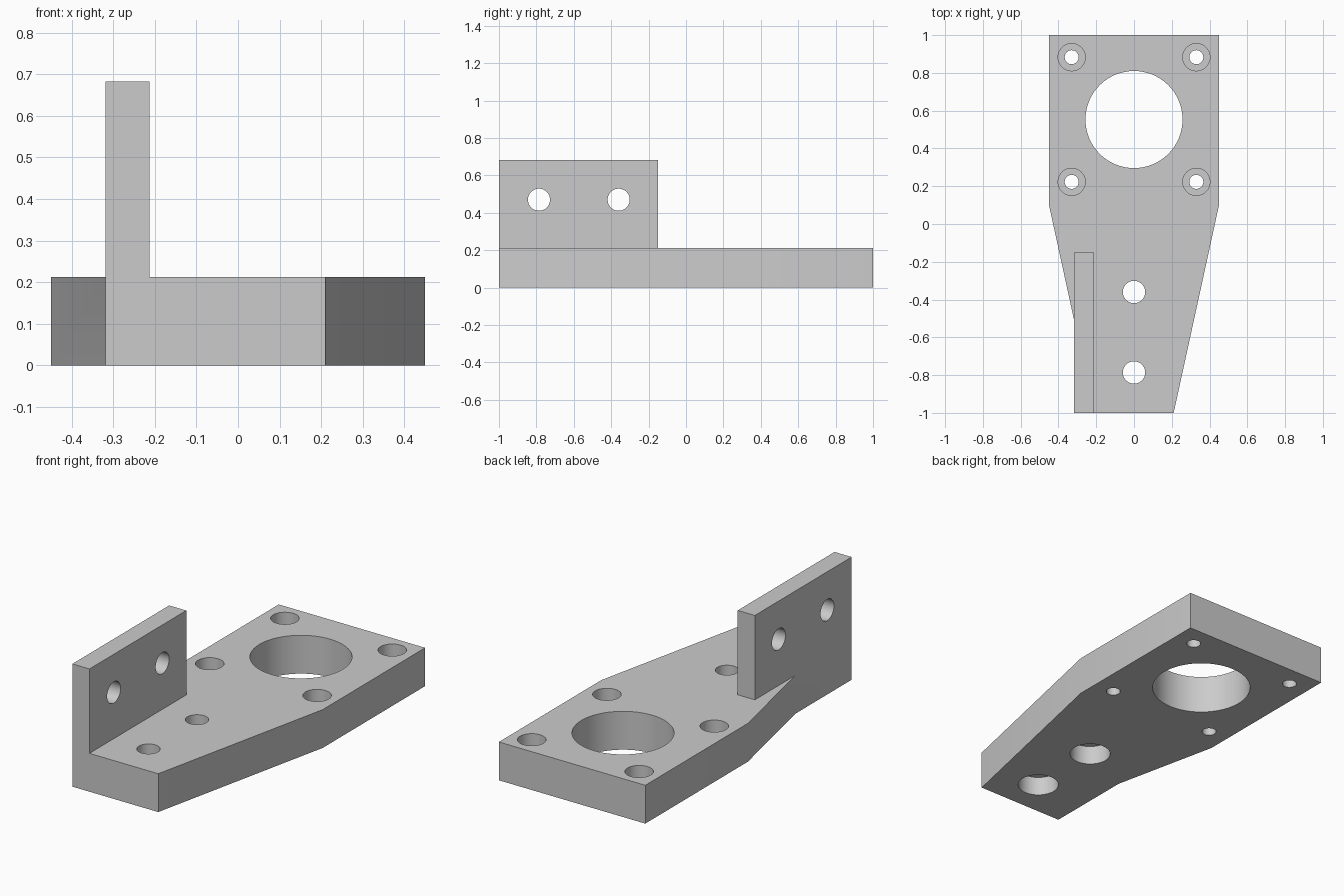
import bpy, bmesh, math
from mathutils import Matrix, Vector

if "Cube" in bpy.data.objects:
    bpy.data.objects.remove(bpy.data.objects["Cube"], do_unlink=True)

THICK = 0.213          # base plate thickness
WALL_TOP = 0.682
STEP = 0.106           # counterbore depth

grey = bpy.data.materials.new("plain grey")
grey.use_nodes = True
grey.diffuse_color = (0.6, 0.6, 0.6, 1)
grey.node_tree.nodes["Principled BSDF"].inputs["Base Color"].default_value = grey.diffuse_color


def add_object(name, bm):
    bmesh.ops.recalc_face_normals(bm, faces=bm.faces)
    mesh = bpy.data.meshes.new(name)
    bm.to_mesh(mesh)
    bm.free()
    mesh.materials.append(grey)
    obj = bpy.data.objects.new(name, mesh)
    bpy.context.collection.objects.link(obj)
    return obj


def prism(name, outline, height):
    """Extrude a flat outline upward from the ground."""
    bm = bmesh.new()
    face = bm.faces.new([bm.verts.new((x, y, 0)) for x, y in outline])
    top = bmesh.ops.extrude_face_region(bm, geom=[face])["geom"]
    verts = [v for v in top if isinstance(v, bmesh.types.BMVert)]
    bmesh.ops.translate(bm, verts=verts, vec=(0, 0, height))
    return add_object(name, bm)


def combine(target, tool, operation):
    """Apply a boolean and discard the tool."""
    mod = target.modifiers.new(operation.lower(), 'BOOLEAN')
    mod.operation, mod.object, mod.solver = operation, tool, 'EXACT'
    bpy.context.view_layer.objects.active = target
    bpy.ops.object.modifier_apply(modifier=mod.name)
    bpy.data.objects.remove(tool, do_unlink=True)


def drill(target, start, end, radius):
    """Cut a round hole between two points."""
    a, b = Vector(start), Vector(end)
    turn = (b - a).to_track_quat('Z', 'Y').to_matrix().to_4x4()
    bm = bmesh.new()
    bmesh.ops.create_cone(bm, cap_ends=True, segments=64, radius1=radius, radius2=radius,
                          depth=(b - a).length,
                          matrix=Matrix.Translation((a + b) / 2) @ turn)
    cutter = add_object("hole_cutter", bm)
    cutter.hide_render = True
    combine(target, cutter, 'DIFFERENCE')


# Tapered base plate with an upright side flange
bracket = prism("mounting_bracket", [(-0.45, 1), (-0.45, 0.1), (-0.318, -0.505), (-0.318, -1),
                                     (0.21, -1), (0.45, 0.1), (0.45, 1)], THICK)
flange = prism("side_flange", [(-0.318, -1), (-0.213, -1), (-0.213, -0.15), (-0.318, -0.15)],
               WALL_TOP)
combine(bracket, flange, 'UNION')

# Large central opening
drill(bracket, (0, 0.553, -0.1), (0, 0.553, 0.4), 0.257)

# Corner screw holes, counterbored from above
for x in (-0.33, 0.33):
    for y in (0.223, 0.883):
        drill(bracket, (x, y, -0.1), (x, y, 0.4), 0.037)
        drill(bracket, (x, y, THICK - STEP), (x, y, 0.4), 0.072)

# Bolt holes, counterbored from below, and matching flange holes
for y in (-0.36, -0.786):
    drill(bracket, (0, y, -0.1), (0, y, 0.4), 0.059)
    drill(bracket, (0, y, -0.1), (0, y, STEP), 0.106)
    drill(bracket, (-0.4, y, 0.47), (-0.1, y, 0.47), 0.059)

bpy.ops.object.select_all(action='DESELECT')
bracket.select_set(True)
bpy.context.view_layer.objects.active = bracket
bpy.ops.object.shade_smooth_by_angle(angle=math.radians(30))
